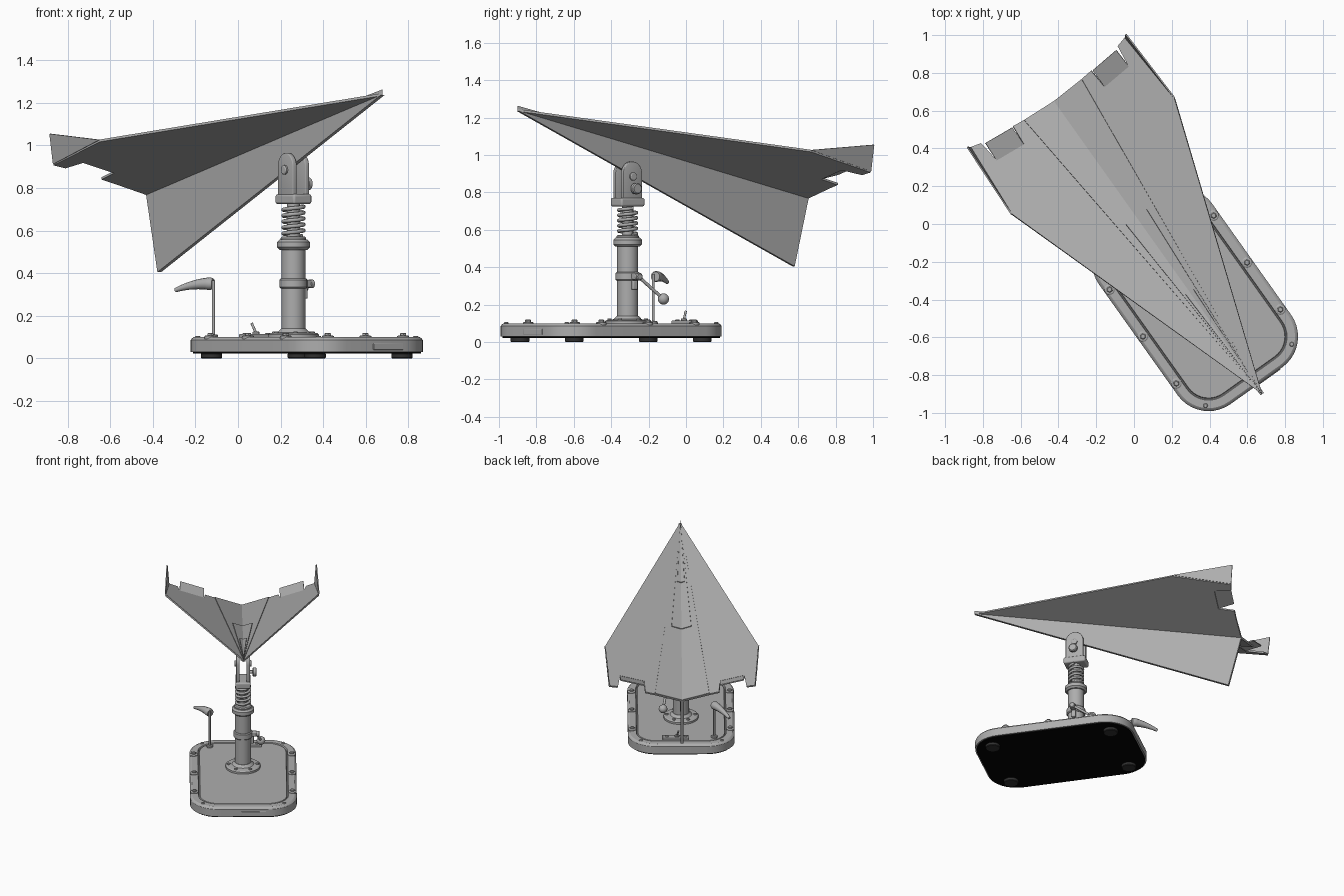
import bpy, bmesh, math
from mathutils import Matrix, Vector

if "Cube" in bpy.data.objects:
    bpy.data.objects.remove(bpy.data.objects["Cube"])

# Placement: built facing -y, then turned and moved onto the final spot
M = Matrix.Translation((0.323, -0.4, 0)) @ Matrix.Rotation(math.radians(35.4), 4, 'Z')
PY = 0.108  # post position along the base


def mat(name, v):
    m = bpy.data.materials.new(name)
    m.diffuse_color = (v, v, v, 1)
    m.use_nodes = True
    m.node_tree.nodes["Principled BSDF"].inputs["Base Color"].default_value = m.diffuse_color
    return m


GREY = mat("mid_grey", 0.42)
BLACK = mat("rubber_black", 0.001)
DARK = mat("foot_dark", 0.03)


def finish(name, bm, material=GREY, smooth=True, solid=0, bevel=0):
    me = bpy.data.meshes.new(name)
    bmesh.ops.recalc_face_normals(bm, faces=bm.faces)
    bm.to_mesh(me)
    bm.free()
    me.transform(M)
    me.materials.append(material)
    ob = bpy.data.objects.new(name, me)
    bpy.context.collection.objects.link(ob)
    if solid:
        s = ob.modifiers.new("thickness", 'SOLIDIFY')
        s.thickness, s.offset = solid, 0
    if bevel:
        b = ob.modifiers.new("round", 'BEVEL')
        b.width, b.segments, b.limit_method = bevel, 3, 'ANGLE'
    if smooth:
        bpy.ops.object.select_all(action='DESELECT')
        ob.select_set(True)
        bpy.context.view_layer.objects.active = ob
        bpy.ops.object.shade_smooth_by_angle()
    return ob


def lathe(name, prof, loc, axis=(0, 0, 1), n=32, material=GREY):
    """Turned part: (radius, height) profile round an axis."""
    bm = bmesh.new()
    q = Vector((0, 0, 1)).rotation_difference(Vector(axis))
    rings = []
    for r, h in prof:
        rings.append([bm.verts.new(Vector(loc) + q @ Vector((
            r * math.cos(2 * math.pi * i / n), r * math.sin(2 * math.pi * i / n), h)))
            for i in range(n)])
    for a, b in zip(rings, rings[1:]):
        for i in range(n):
            bm.faces.new((a[i], a[(i + 1) % n], b[(i + 1) % n], b[i]))
    bm.faces.new(rings[0])
    bm.faces.new(rings[-1])
    return finish(name, bm, material)


def drum(name, r, z0, z1, c=0.006, x=0, y=PY, material=GREY):
    return lathe(name, [(r - c, z0), (r, z0 + c), (r, z1 - c), (r - c, z1)], (x, y, 0), material=material)


def box(name, c, s, bevel=0.006):
    bm = bmesh.new()
    bmesh.ops.create_cube(bm, size=1, matrix=Matrix.Translation(c) @ Matrix.Diagonal((*s, 1)))
    return finish(name, bm, bevel=bevel)


def sweep(name, pts, r, radii=None):
    cu = bpy.data.curves.new(name, 'CURVE')
    cu.dimensions, cu.bevel_depth, cu.bevel_resolution, cu.use_fill_caps = '3D', r, 4, True
    sp = cu.splines.new('POLY')
    sp.points.add(len(pts) - 1)
    for i, p in enumerate(pts):
        sp.points[i].co = (*p, 1)
        sp.points[i].radius = radii[i] if radii else 1
    sp.use_smooth = True
    cu.transform(M)
    cu.materials.append(GREY)
    ob = bpy.data.objects.new(name, cu)
    bpy.context.collection.objects.link(ob)


def outline(w, l, r, n=10):
    pts = []
    for k, (sx, sy) in enumerate(((1, 1), (-1, 1), (-1, -1), (1, -1))):
        for i in range(n + 1):
            a = math.pi / 2 * (k + i / n)
            pts.append((sx * (w - r) + r * math.cos(a), sy * (l - r) + r * math.sin(a)))
    return pts


# Base slab with chamfers and a grooved inner panel
bm = bmesh.new()
f = bm.faces.new([bm.verts.new((x, y, 0.03)) for x, y in outline(0.368, 0.56, 0.2)])
ext = bmesh.ops.extrude_face_region(bm, geom=[f])
top = [g for g in ext['geom'] if isinstance(g, bmesh.types.BMFace)]
for v in top[0].verts:
    v.co.z = 0.085
bm.normal_update()
if top[0].normal.z < 0:
    top[0].normal_flip()
for t, d in ((0.006, 0.009), (0.01, 0.006), (0.042, 0), (0.004, -0.01), (0.004, 0), (0.004, 0.008)):
    bmesh.ops.inset_region(bm, faces=top, thickness=t, depth=d)
finish("base", bm)

# Rubber underside and feet
bm = bmesh.new()
f = bm.faces.new([bm.verts.new((x, y, 0.022)) for x, y in outline(0.358, 0.55, 0.19)])
ext = bmesh.ops.extrude_face_region(bm, geom=[f])
bmesh.ops.translate(bm, vec=(0, 0, 0.01), verts=[g for g in ext['geom'] if isinstance(g, bmesh.types.BMVert)])
finish("base_underside", bm, BLACK)
for sx in (-1, 1):
    for sy in (-1, 1):
        drum("foot", 0.05, 0, 0.025, 0.004, sx * 0.25, sy * 0.42, DARK)
        drum("rim_pin", 0.012, 0.095, 0.106, 0.003, sx * 0.28, sy * 0.49)
    for y in (-0.305, 0, 0.305):
        lathe("rim_washer", [(0.028, 0.09), (0.028, 0.104), (0.022, 0.108)], (sx * 0.338, y, 0))
        lathe("rim_bolt", [(0.016, 0.1), (0.016, 0.116), (0.012, 0.12)], (sx * 0.338, y, 0), n=6)
box("front_slot_cover", (0.07, -0.56, 0.055), (0.17, 0.008, 0.03), 0.002)

# Column
lathe("flange", [(0.12, 0.095), (0.12, 0.112), (0.112, 0.118), (0.075, 0.122), (0.058, 0.14)], (0, PY, 0))
for i in range(6):
    a = math.pi / 3 * i
    drum("flange_bolt", 0.011, 0.11, 0.127, 0.003, 0.098 * math.cos(a), PY + 0.098 * math.sin(a))
drum("column", 0.056, 0.1, 0.53)
drum("clamp_ring", 0.065, 0.328, 0.375)
drum("column_collar", 0.077, 0.51, 0.558, 0.012)
drum("spring_seat", 0.06, 0.55, 0.572)
drum("inner_rod", 0.03, 0.55, 0.74)
T = 5
sweep("spring", [(0.048 * math.cos(2 * math.pi * i / 24), PY + 0.048 * math.sin(2 * math.pi * i / 24),
                  0.575 + 0.14 * i / (24 * T)) for i in range(24 * T + 1)], 0.009)

# Clamp lever
box("clamp_ear", (0.075, PY, 0.351), (0.04, 0.035, 0.036))
lathe("clamp_bolt", [(0.016, 0), (0.02, 0.004), (0.02, 0.022), (0.015, 0.026)], (0.088, PY, 0.35), (1, 0, 0))
sweep("clamp_lever", [(0.09, PY, 0.355), (0.125, 0.254, 0.23)], 0.009)
bm = bmesh.new()
bmesh.ops.create_uvsphere(bm, u_segments=24, v_segments=14, radius=0.03, matrix=Matrix.Translation((0.125, 0.254, 0.23)))
finish("lever_ball", bm)
box("clamp_brace", (0.062, PY, 0.305), (0.025, 0.03, 0.05))

# Fork that grips the keel
box("fork_block", (0, PY, 0.748), (0.105, 0.155, 0.046), 0.01)
for s in (-1, 1):
    bm = bmesh.new()
    pr = [(-0.062, 0.765)] + [(-0.062 * math.cos(math.pi * i / 16), 0.9 + 0.065 * math.sin(math.pi * i / 16))
                              for i in range(17)] + [(0.062, 0.765)]
    f = bm.faces.new([bm.verts.new((s * 0.036, PY + y, z)) for y, z in reversed(pr)])
    finish("fork_plate", bm, solid=0.024, bevel=0.004)
    lathe("pivot_bolt", [(0.022, 0), (0.022, 0.01), (0.016, 0.014)], (s * 0.046, PY, 0.885), (s, 0, 0))
lathe("fork_knob", [(0.012, 0), (0.012, 0.02), (0.026, 0.02), (0.03, 0.025), (0.03, 0.043), (0.024, 0.048)],
      (0.046, PY, 0.82), (1, 0, 0))

# Little rod with a horn-shaped grip
sweep("grip_rod", [(-0.227, 0.437, 0.1), (-0.227, 0.437, 0.365)], 0.007)
drum("grip_rod_foot", 0.022, 0.095, 0.112, 0.004, -0.227, 0.437)
hp = [(-0.222 - 0.108 * t, 0.447 + 0.155 * t, 0.35 + 0.01 * t - 0.04 * t * t) for t in (i / 12 for i in range(13))]
sweep("horn_grip", hp, 0.03, [0.85, 1] + [1 - 0.06 * i for i in range(1, 12)])

# Switch box
box("switch_box", (0.04, 0.455, 0.105), (0.18, 0.05, 0.02), 0.004)
drum("switch_nut", 0.016, 0.11, 0.126, 0.003, 0.03, 0.455)
sweep("switch_toggle", [(0.03, 0.455, 0.12), (0.02, 0.475, 0.165)], 0.006)
for x in (-0.03, 0.1):
    drum("switch_screw", 0.013, 0.11, 0.12, 0.003, x, 0.455)


# Folded glider: each half of the wing lies in one sloping plane
def wing(x, y, up=0):
    return Vector((x, y, 1.24 - 0.247 * (y + 0.614) + 0.31 * abs(x) + up))


def sheet(name, pts, thick, mirror=True):
    bm = bmesh.new()
    for s in ((1, -1) if mirror else (1,)):
        bm.faces.new([bm.verts.new((p[0] * s, p[1], p[2])) for p in pts[::s]])
    bmesh.ops.remove_doubles(bm, verts=bm.verts, dist=1e-5)
    return finish(name, bm, smooth=False, solid=thick)


nose, rear = (0, -0.614), (0, 1.288)
sheet("wings", [wing(*p) for p in (nose, (0.53, 0.932), (0.503, 1.345), (0.445, 1.33), (0.43, 1.207),
                                   (0.263, 1.193), (0.255, 1.305), (0.187, 1.298), rear)], 0.012)
for s in (-1, 1):
    sheet("trailing_flap", [wing(s * 0.43, 1.207), wing(s * 0.425, 1.318, 0.05),
                            wing(s * 0.262, 1.303, 0.05), wing(s * 0.263, 1.193)], 0.008, False)
    sheet("winglet", [wing(s * 0.53, 0.932, 0.004), Vector((s * 0.515, 1.357, 1.055)),
                      wing(s * 0.503, 1.345)], 0.008, False)
# Overlapping folded layers along the middle
for i, (w, y) in enumerate(((0.187, 1.297), (0.068, 0.537), (0.025, 0.05))):
    sheet("fold_layer", [wing(x, yy, 0.008 + 0.006 * i) for x, yy in
                         (nose, (w, y), (0, y - (0.008 if i == 0 else 0)))], 0.006)
# Keel sheet below the wings
sheet("keel", [Vector((0, -0.614, 1.236)), Vector((0, 1.196, 0.405)), wing(*rear)], 0.022, False)
